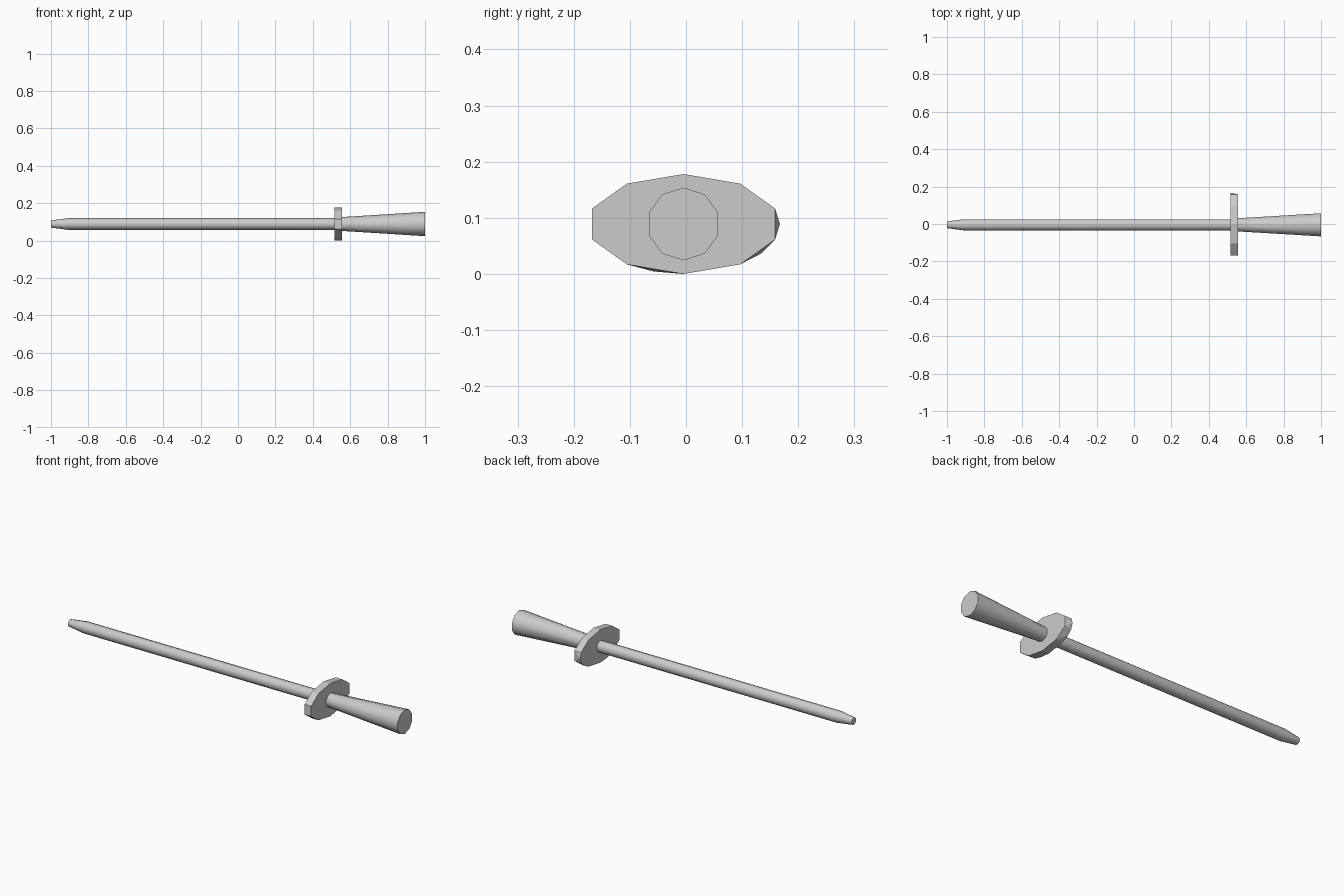
import bpy, bmesh, math

if "Cube" in bpy.data.objects:
    bpy.data.objects.remove(bpy.data.objects["Cube"])

CY, CZ = -0.0044, 0.089   # long axis of the sword


def ring(bm, x, ry, rz, angles):
    return [bm.verts.new((x, CY + ry * math.cos(math.radians(a)),
                          CZ + rz * math.sin(math.radians(a)))) for a in angles]


def finish(bm, name, smooth):
    bmesh.ops.recalc_face_normals(bm, faces=bm.faces)
    mesh = bpy.data.meshes.new(name)
    bm.to_mesh(mesh)
    bm.free()
    obj = bpy.data.objects.new(name, mesh)
    bpy.context.collection.objects.link(obj)
    if smooth:
        bpy.ops.object.select_all(action='DESELECT')
        obj.select_set(True)
        bpy.context.view_layer.objects.active = obj
        bpy.ops.object.shade_smooth_by_angle(angle=math.radians(40))
    return obj


TEN = [18 + 36 * i for i in range(10)]


def turned(name, profile):
    """Ten-sided capped tube through (x, radius) stations."""
    bm = bmesh.new()
    rings = [ring(bm, x, r, r, TEN) for x, r in profile]
    for a, b in zip(rings, rings[1:]):
        for i in range(10):
            j = (i + 1) % 10
            bm.faces.new((a[i], a[j], b[j], b[i]))
    bm.faces.new(rings[0])
    bm.faces.new(rings[-1])
    return finish(bm, name, True)


# Rod-like blade with a tapered blunt tip
turned("blade", [(-1.0, 0.019), (-0.91, 0.031), (0.53, 0.031)])

# Flared grip
turned("handle", [(0.54, 0.036), (1.0, 0.065)])

# Oval guard: the blade side has three extra rim corners
bm = bmesh.new()
ring(bm, 0.555, 0.1717, 0.089, TEN)
ring(bm, 0.515, 0.1717, 0.089, sorted(TEN + [0, 252, 324]))
bmesh.ops.convex_hull(bm, input=bm.verts)
bmesh.ops.dissolve_limit(bm, angle_limit=math.radians(1),
                         verts=bm.verts, edges=bm.edges)
finish(bm, "guard", False)
